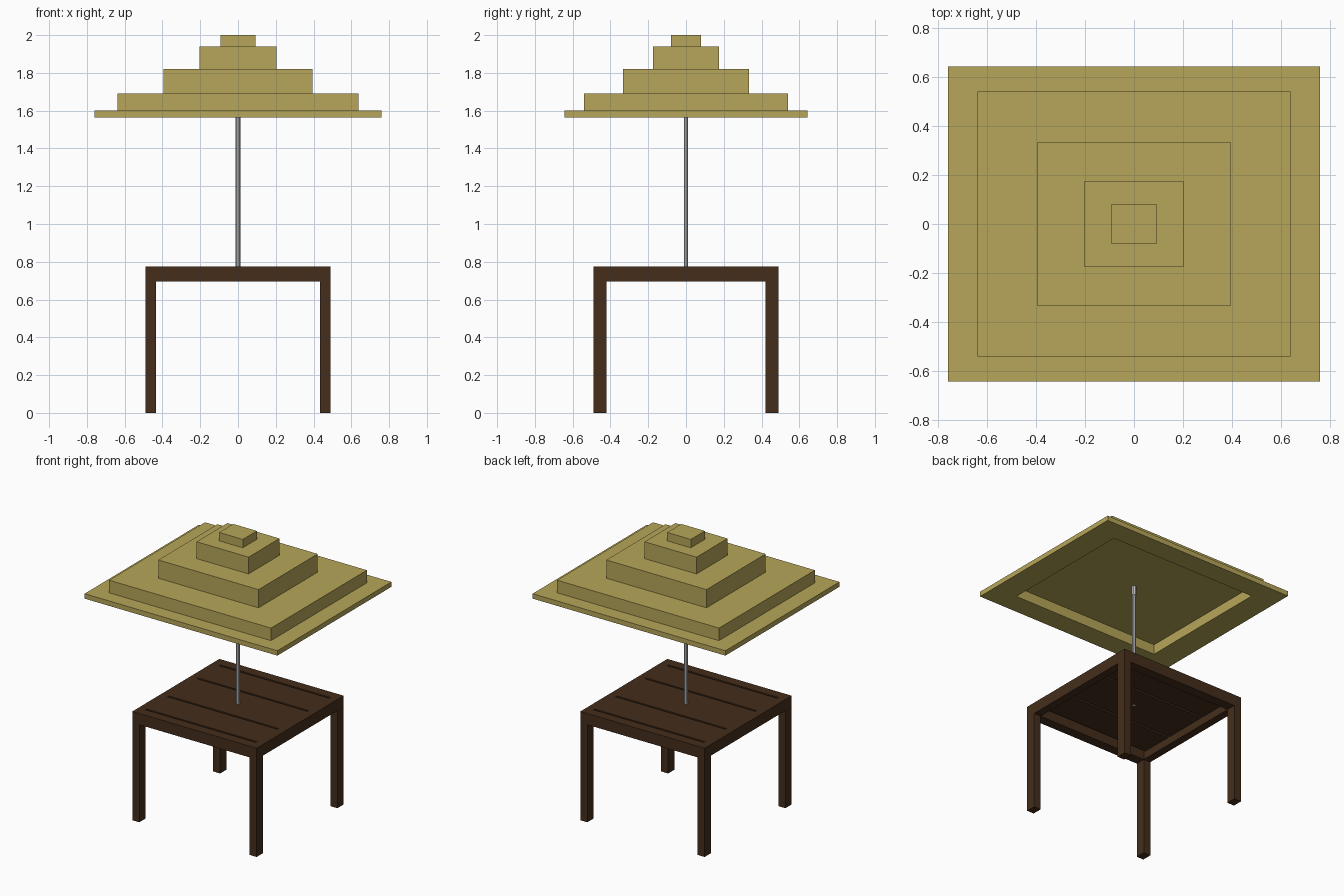
import bpy, bmesh, math
from mathutils import Matrix

if "Cube" in bpy.data.objects:
    bpy.data.objects.remove(bpy.data.objects["Cube"])


def material(name, rgb):
    m = bpy.data.materials.new(name)
    m.diffuse_color = (*rgb, 1)
    m.use_nodes = True
    m.node_tree.nodes["Principled BSDF"].inputs["Base Color"].default_value = m.diffuse_color
    return m


WOOD = material("dark_wood", (0.058, 0.027, 0.011))
STRAW = material("straw_fabric", (0.47, 0.38, 0.10))


def finish(name, bm, mat=None):
    bmesh.ops.recalc_face_normals(bm, faces=bm.faces)
    mesh = bpy.data.meshes.new(name)
    bm.to_mesh(mesh)
    bm.free()
    ob = bpy.data.objects.new(name, mesh)
    bpy.context.collection.objects.link(ob)
    if mat:
        mesh.materials.append(mat)
    return ob


def box(name, lo, hi, mat):
    bm = bmesh.new()
    size = [b - a for a, b in zip(lo, hi)]
    mid = [(a + b) / 2 for a, b in zip(lo, hi)]
    bmesh.ops.create_cube(bm, size=1, matrix=Matrix.Translation(mid) @ Matrix.Diagonal((*size, 1)))
    return finish(name, bm, mat)


def loft(name, rings, mat, closed=False):
    """Skin rectangular rings given as (half_x, half_y, z); cap or close the ends."""
    bm = bmesh.new()
    loops = [[bm.verts.new((sx * hx, sy * hy, z)) for sx, sy in ((-1, -1), (1, -1), (1, 1), (-1, 1))]
             for hx, hy, z in rings]
    pairs = list(zip(loops, loops[1:]))
    if closed:
        pairs.append((loops[-1], loops[0]))
    else:
        bm.faces.new(loops[0])
        bm.faces.new(loops[-1])
    for a, b in pairs:
        for i in range(4):
            j = (i + 1) % 4
            bm.faces.new((a[i], a[j], b[j], b[i]))
    return finish(name, bm, mat)


def rod(name, rx, ry, z0, z1, sides=8):
    bm = bmesh.new()
    place = Matrix.Translation((0, 0, (z0 + z1) / 2)) @ Matrix.Diagonal((rx, ry, 1, 1))
    bmesh.ops.create_cone(bm, cap_ends=True, segments=sides, radius1=1, radius2=1,
                          depth=z1 - z0, matrix=place)
    return finish(name, bm)


# Table: edge frame, corner legs and slatted top
H, IX, IY = 0.49, 0.435, 0.42
APRON, TOP = 0.695, 0.775
loft("table_frame", [(H, H, APRON), (H, H, TOP), (IX, IY, TOP), (IX, IY, APRON)], WOOD, closed=True)

for sx, side in ((-1, "left"), (1, "right")):
    for sy, end in ((-1, "front"), (1, "back")):
        xs, ys = sorted((sx * IX, sx * H)), sorted((sy * IY, sy * H))
        box(f"{end}_{side}_leg", (xs[0], ys[0], 0), (xs[1], ys[1], APRON), WOOD)

for label, y0, y1 in (("front", -0.405, -0.175), ("middle", -0.16, 0.16), ("back", 0.175, 0.405)):
    box(f"{label}_slat", (-IX, y0, TOP - 0.025), (IX, y1, TOP), WOOD)

# Parasol pole with a collar under the canopy
rod("parasol_pole", 0.013, 0.011, TOP - 0.025, 1.635)
rod("pole_collar", 0.018, 0.015, 1.57, 1.635)

# Stepped canopy, from the recessed underside up to the cap
BASE = 1.565
rings = [(0.58, 0.49, 1.635), (0.58, 0.49, BASE)]
z = BASE
for hx, hy, top in ((0.76, 0.642, 1.60), (0.638, 0.54, 1.69), (0.395, 0.333, 1.82),
                    (0.205, 0.174, 1.94), (0.093, 0.079, 2.0)):
    rings += [(hx, hy, z), (hx, hy, top)]
    z = top
loft("parasol_canopy", rings, STRAW)
